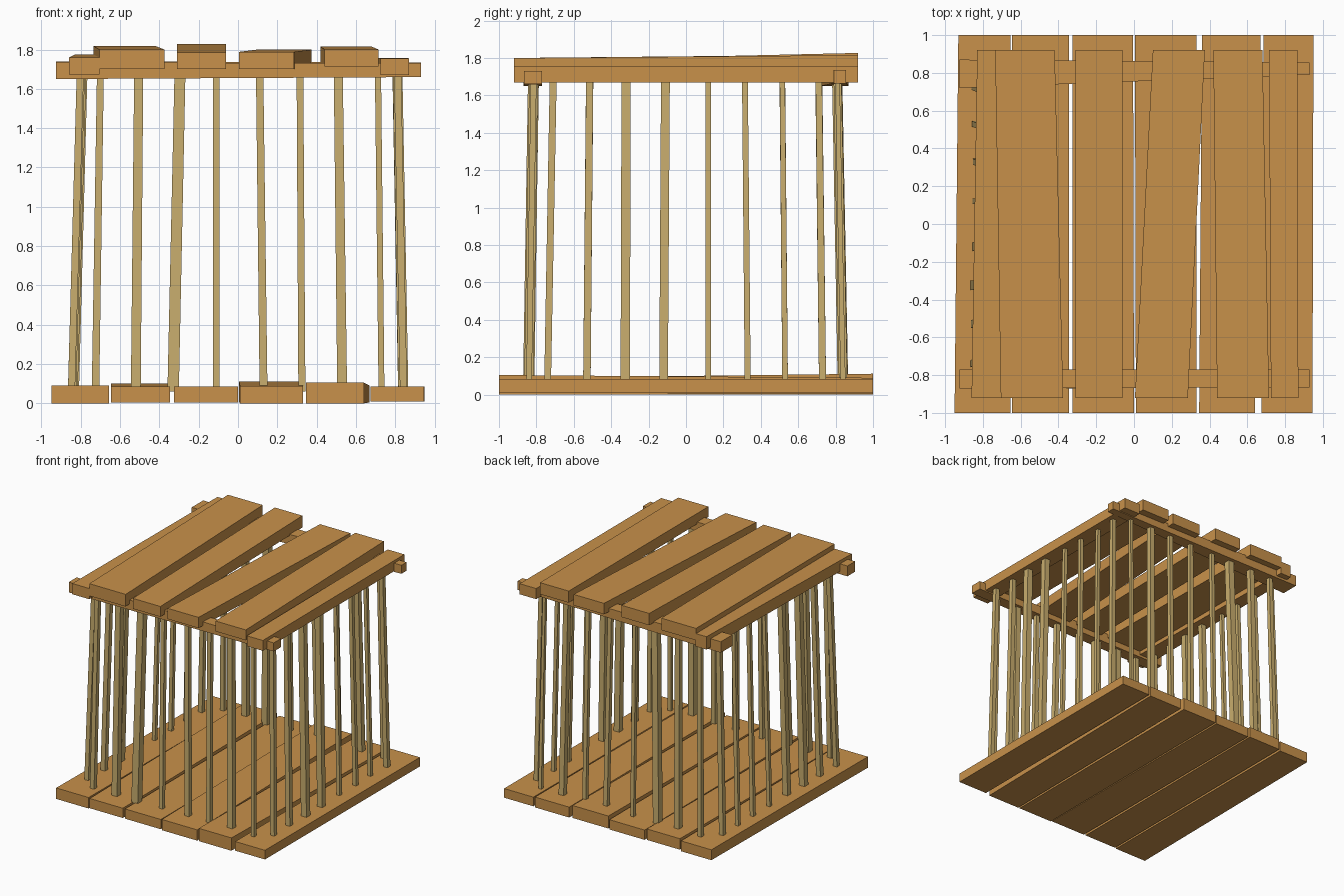
import bpy
import random

random.seed(4)


def material(name, rgb):
    m = bpy.data.materials.new(name)
    m.diffuse_color = (*rgb, 1)
    return m


PLANK = material("orange wood", (0.578, 0.283, 0.069))
BAR = material("pale straw wood", (0.584, 0.423, 0.156))


def loft(name, start, end, mat):
    """Box between two matching four-cornered ends."""
    faces = [(0, 1, 2, 3), (7, 6, 5, 4)]
    faces += [(i, i + 4, (i + 1) % 4 + 4, (i + 1) % 4) for i in range(4)]
    me = bpy.data.meshes.new(name)
    me.from_pydata(start + end, [], faces)
    me.materials.append(mat)
    ob = bpy.data.objects.new(name, me)
    bpy.context.collection.objects.link(ob)
    return ob


def plank_y(name, length, front, back):
    """Plank along y; each end is (x0, x1, z0, z1)."""
    def end(y, r):
        x0, x1, z0, z1 = r
        return [(x0, y, z0), (x1, y, z0), (x1, y, z1), (x0, y, z1)]
    loft(name, end(-length, front), end(length, back), PLANK)


def beam_x(name, left, right):
    """Beam along x; each end is (x, y0, y1, z0, z1)."""
    def end(r):
        x, y0, y1, z0, z1 = r
        return [(x, y0, z0), (x, y0, z1), (x, y1, z1), (x, y1, z0)]
    loft(name, end(left), end(right), PLANK)


def bar(name, foot, head, w0, w1):
    """Thin leaning square bar."""
    def end(p, z, w):
        h = w / 2
        return [(p[0] + a * h, p[1] + b * h, z)
                for a, b in ((-1, -1), (-1, 1), (1, 1), (1, -1))]
    loft(name, end(foot, 0.06, w0), end(head, 1.69, w1), BAR)


# Floor planks
floor = [
    ((-0.95, -0.655, 0, 0.09), (-0.93, -0.655, 0, 0.085)),
    ((-0.645, -0.345, 0.005, 0.085), (-0.645, -0.345, 0.01, 0.10)),
    ((-0.325, 0.0, 0.005, 0.085), (-0.325, -0.005, 0.005, 0.085)),
    ((0.01, 0.33, 0, 0.088), (0.005, 0.33, 0.01, 0.112)),
    ((0.345, 0.64, 0, 0.105), (0.36, 0.67, 0.005, 0.09)),
    ((0.675, 0.945, 0.01, 0.085), (0.685, 0.95, 0.01, 0.085)),
]
for i, (f, b) in enumerate(floor):
    plank_y(f"floor_plank_{i + 1}", 1.0, f, b)

# Roof frame
beam_x("front_beam", (-0.925, -0.87, -0.77, 1.65, 1.735), (0.93, -0.865, -0.77, 1.66, 1.73))
beam_x("back_beam", (-0.925, 0.72, 0.87, 1.65, 1.74), (0.93, 0.79, 0.855, 1.665, 1.735))
plank_y("left_beam", 0.92, (-0.86, -0.705, 1.672, 1.76), (-0.83, -0.73, 1.67, 1.775))
plank_y("right_beam", 0.92, (0.725, 0.87, 1.67, 1.755), (0.715, 0.865, 1.67, 1.757))

# Roof planks
roof = [
    ((-0.705, -0.375, 1.70, 1.80), (-0.735, -0.42, 1.72, 1.818)),
    ((-0.31, -0.06, 1.70, 1.785), (-0.31, -0.06, 1.73, 1.827)),
    ((0.005, 0.285, 1.70, 1.788), (0.10, 0.375, 1.71, 1.80)),
    ((0.44, 0.715, 1.715, 1.80), (0.42, 0.68, 1.72, 1.815)),
]
for i, (f, b) in enumerate(roof):
    plank_y(f"roof_plank_{i + 1}", 0.92, f, b)

# Bars: position along the side at foot and head, and width at foot
front_row = [(-0.725, -0.70, 0.038), (-0.52, -0.505, 0.05), (-0.33, -0.295, 0.058),
             (-0.11, -0.11, 0.033), (0.13, 0.11, 0.04), (0.325, 0.315, 0.036),
             (0.53, 0.51, 0.05), (0.73, 0.712, 0.03)]
right_row = [(-0.74, -0.71, 0.036), (-0.53, -0.515, 0.04), (-0.325, -0.32, 0.05),
             (-0.12, -0.11, 0.046), (0.12, 0.12, 0.03), (0.33, 0.315, 0.032),
             (0.53, 0.515, 0.03), (0.73, 0.71, 0.038)]


def row(name, places, foot, head, swap):
    for i, (p0, p1, w) in enumerate(places):
        s = random.uniform(-0.008, 0.008)
        a, b = (p0, foot + s), (p1, head + s)
        if swap:
            a, b = a[::-1], b[::-1]
        bar(f"{name}_bar_{i + 1}", a, b, w, w * random.uniform(0.9, 1.05))


row("front", front_row, -0.835, -0.81, False)
row("back", [(a, b, w * 0.9) for a, b, w in front_row], 0.84, 0.81, False)
row("right", right_row, 0.835, 0.805, True)
row("left", right_row, -0.84, -0.795, True)
